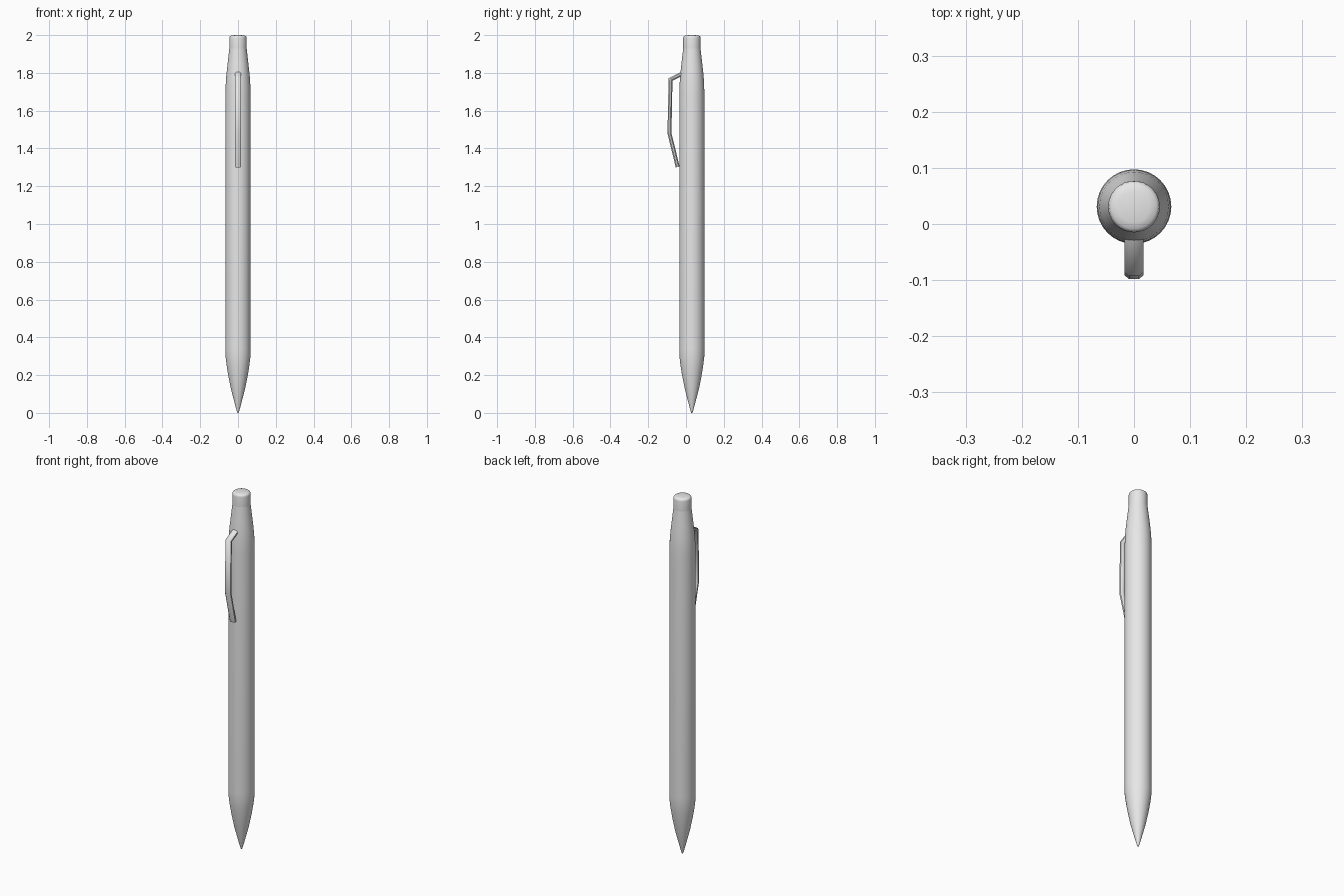
import bpy, bmesh, math
from mathutils import Vector

cube = bpy.data.objects.get("Cube")
if cube:
    bpy.data.objects.remove(cube, do_unlink=True)

AXIS_Y = 0.031
SIDES = 32

grey = bpy.data.materials.new("light grey")
grey.use_nodes = True
colour = (0.8, 0.8, 0.8, 1)
grey.diffuse_color = colour
grey.node_tree.nodes["Principled BSDF"].inputs["Base Color"].default_value = colour


def loft(name, rings, angle):
    """Skin a list of point rings and close both ends."""
    bm = bmesh.new()
    loops = [[bm.verts.new(p) for p in ring] for ring in rings]
    for a, b in zip(loops, loops[1:]):
        for i in range(len(a)):
            j = (i + 1) % len(a)
            bm.faces.new((a[i], a[j], b[j], b[i]))
    bm.faces.new(loops[0])
    bm.faces.new(loops[-1])
    bmesh.ops.recalc_face_normals(bm, faces=bm.faces)
    mesh = bpy.data.meshes.new(name)
    bm.to_mesh(mesh)
    bm.free()
    mesh.materials.append(grey)
    obj = bpy.data.objects.new(name, mesh)
    bpy.context.collection.objects.link(obj)
    bpy.ops.object.select_all(action="DESELECT")
    obj.select_set(True)
    bpy.context.view_layer.objects.active = obj
    bpy.ops.object.shade_smooth_by_angle(angle=math.radians(angle))
    return obj


def lathe(name, profile, angle=40):
    rings = []
    for r, z in profile:
        turn = [math.tau * i / SIDES for i in range(SIDES)]
        rings.append([(r * math.cos(t), AXIS_Y + r * math.sin(t), z) for t in turn])
    return loft(name, rings, angle)


# Barrel with tapered writing tip and narrowing shoulder
lathe("barrel", [(0.003, 0), (0.008, 0.015), (0.02, 0.06), (0.037, 0.125),
                 (0.052, 0.2), (0.06, 0.25), (0.066, 0.3), (0.0665, 0.34),
                 (0.0665, 1.68), (0.065, 1.74), (0.0615, 1.79),
                 (0.055, 1.85), (0.048, 1.91), (0.046, 1.93)])

# Push button with a softly rounded crown
lathe("push_button", [(0.046, 1.925), (0.046, 1.985), (0.0445, 1.992),
                      (0.040, 1.996), (0.028, 1.999), (0.004, 2.0)], 60)

# Pocket clip: chamfered bar swept along a bent path in the y-z plane
path = [Vector((0, y, z)) for y, z in
        [(-0.015, 1.799), (-0.082, 1.765), (-0.0875, 1.48), (-0.044, 1.302)]]
section = [(0.009, 0.0105), (0.017, 0.004), (0.017, -0.004), (0.009, -0.0105),
           (-0.009, -0.0105), (-0.017, -0.004), (-0.017, 0.004), (-0.009, 0.0105)]
rings = []
for i, p in enumerate(path):
    before = (p - path[i - 1]).normalized() if i else None
    after = (path[i + 1] - p).normalized() if i < len(path) - 1 else None
    tangent = ((before or after) + (after or before)).normalized()
    normal = Vector((0, tangent.z, -tangent.y))
    miter = 1 / tangent.dot(before or after)
    rings.append([p + Vector((u, 0, 0)) + normal * v * miter for u, v in section])
loft("pocket_clip", rings, 50)
